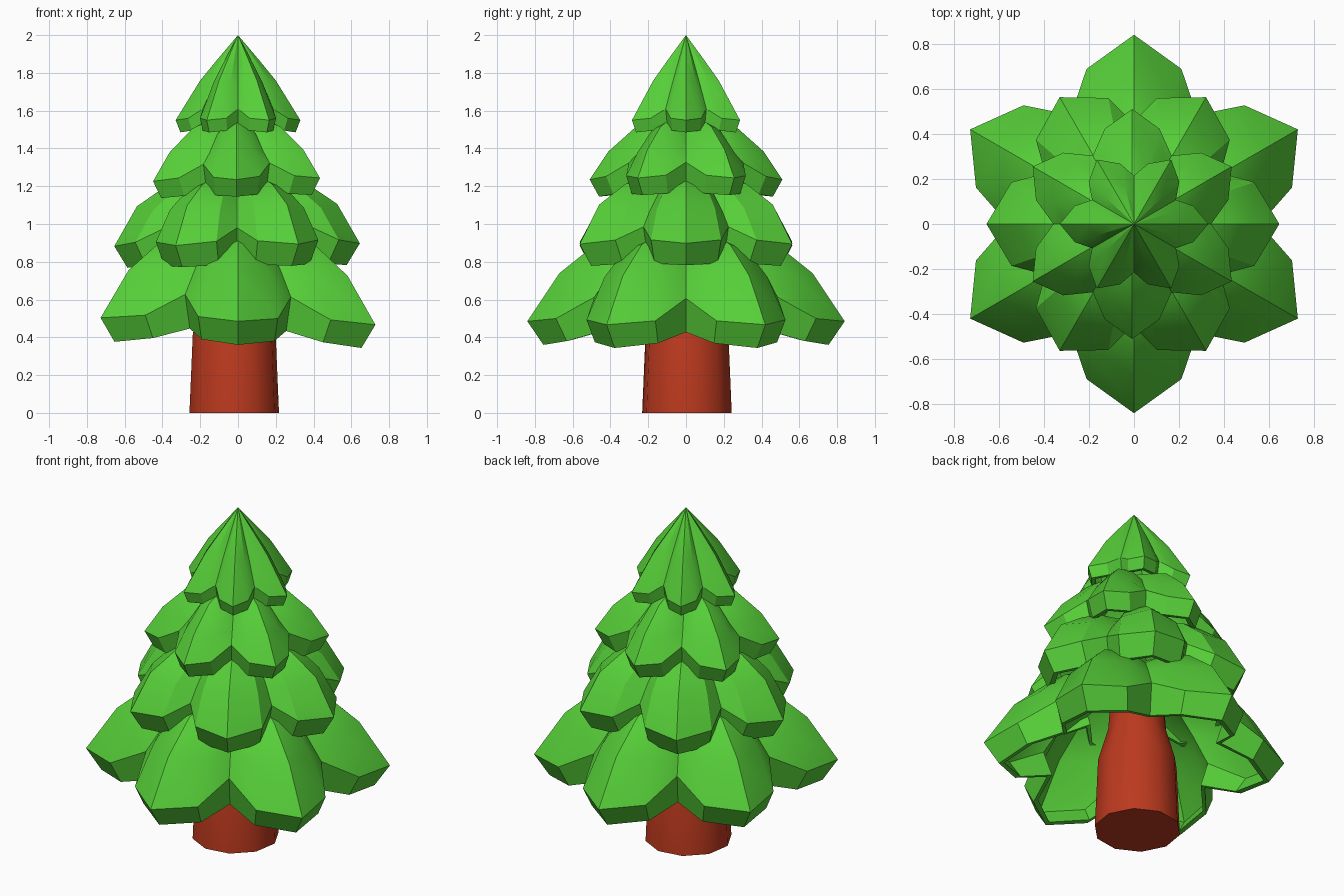
import bpy, bmesh, math

if "Cube" in bpy.data.objects:
    bpy.data.objects.remove(bpy.data.objects["Cube"])


def material(name, rgb):
    m = bpy.data.materials.new(name)
    m.diffuse_color = (*rgb, 1)
    m.use_nodes = True
    m.node_tree.nodes["Principled BSDF"].inputs["Base Color"].default_value = m.diffuse_color
    return m


GREEN = material("leaf green", (0.093, 0.62, 0.04))
BROWN = material("bark red brown", (0.50, 0.041, 0.013))


def finish(name, bm, mat, angle):
    bmesh.ops.recalc_face_normals(bm, faces=bm.faces)
    me = bpy.data.meshes.new(name)
    bm.to_mesh(me)
    bm.free()
    me.materials.append(mat)
    ob = bpy.data.objects.new(name, me)
    bpy.context.collection.objects.link(ob)
    bpy.context.view_layer.objects.active = ob
    ob.select_set(True)
    bpy.ops.object.shade_smooth_by_angle(angle=math.radians(angle))
    ob.select_set(False)


def loft(name, rings, top, bottom, mat, angle, centre=(0, 0), lean=0):
    """Skin rings of (angle, radius, z) and close both ends with a point."""
    bm = bmesh.new()
    loops = [[bm.verts.new((centre[0] + r * math.cos(a), centre[1] + r * math.sin(a),
                            z + lean * r * math.cos(a)))
              for a, r, z in ring] for ring in rings]
    n = len(loops[0])
    for a, b in zip(loops, loops[1:]):
        for i in range(n):
            j = (i + 1) % n
            bm.faces.new((a[i], a[j], b[j], b[i]))
    for z, loop in ((top, loops[0]), (bottom, loops[-1])):
        tip = bm.verts.new((*centre, z))
        for i in range(n):
            bm.faces.new((tip, loop[i], loop[(i + 1) % n]))
    finish(name, bm, mat, angle)


def tier(name, turn, spread, rings, top, shift=0, lean=0, wall=0.03):
    """Six-leaf hollow skirt: each ring gives (radius, z) at leaf tip, shoulder and notch."""
    inner = [[(r - wall, z - 0.6 * wall) for r, z in ring] for ring in rings[-2::-1]]
    lip = [[(r - wall, z + 0.2 * wall) for r, z in rings[-1]]]
    full = []
    for tip, shoulder, notch in rings + lip + inner:
        ring = []
        for k in range(6):
            for off, (r, z) in ((0, tip), (spread, shoulder), (30, notch), (60 - spread, shoulder)):
                ring.append((math.radians(turn + 60 * k + off), r, z))
        full.append(ring)
    loft(name, full, top, top - 1.5 * wall, GREEN, 27, (shift, 0), lean)


# Leaf tiers: upper slope, bulge, rim top, rim bottom
tier("bottom_leaves", 30, 17, [
    ((0.47, 0.90), (0.43, 0.88), (0.36, 0.86)),
    ((0.67, 0.74), (0.59, 0.73), (0.455, 0.755)),
    ((0.84, 0.485), (0.72, 0.505), (0.56, 0.62)),
    ((0.755, 0.36), (0.66, 0.385), (0.51, 0.44)),
], 1.05, 0, -0.025)

tier("lower_middle_leaves", 0, 19, [
    ((0.37, 1.21), (0.34, 1.19), (0.29, 1.16)),
    ((0.53, 1.10), (0.47, 1.08), (0.38, 1.07)),
    ((0.65, 0.89), (0.57, 0.91), (0.45, 0.98)),
    ((0.58, 0.775), (0.51, 0.785), (0.41, 0.83)),
], 1.32, -0.005, 0.012)

tier("upper_middle_leaves", 30, 16, [
    ((0.27, 1.51), (0.245, 1.50), (0.205, 1.475)),
    ((0.41, 1.385), (0.36, 1.37), (0.285, 1.38)),
    ((0.51, 1.235), (0.44, 1.25), (0.35, 1.32)),
    ((0.46, 1.145), (0.40, 1.155), (0.32, 1.19)),
], 1.62, -0.008, 0.02)

tier("top_leaves", 0, 17, [
    ((0.11, 1.87), (0.095, 1.868), (0.078, 1.865)),
    ((0.20, 1.76), (0.175, 1.753), (0.142, 1.75)),
    ((0.33, 1.55), (0.275, 1.56), (0.215, 1.61)),
    ((0.305, 1.485), (0.255, 1.495), (0.20, 1.525)),
], 2.0)

# Trunk, narrowing under the leaves
SIDES = 10
loft("trunk", [[(2 * math.pi * (i + 0.25) / SIDES, r, z) for i in range(SIDES)]
               for r, z in ((0.14, 0.95), (0.165, 0.62), (0.222, 0.42), (0.24, 0.0))],
     0.97, 0.0, BROWN, 40, (-0.02, 0.005))
